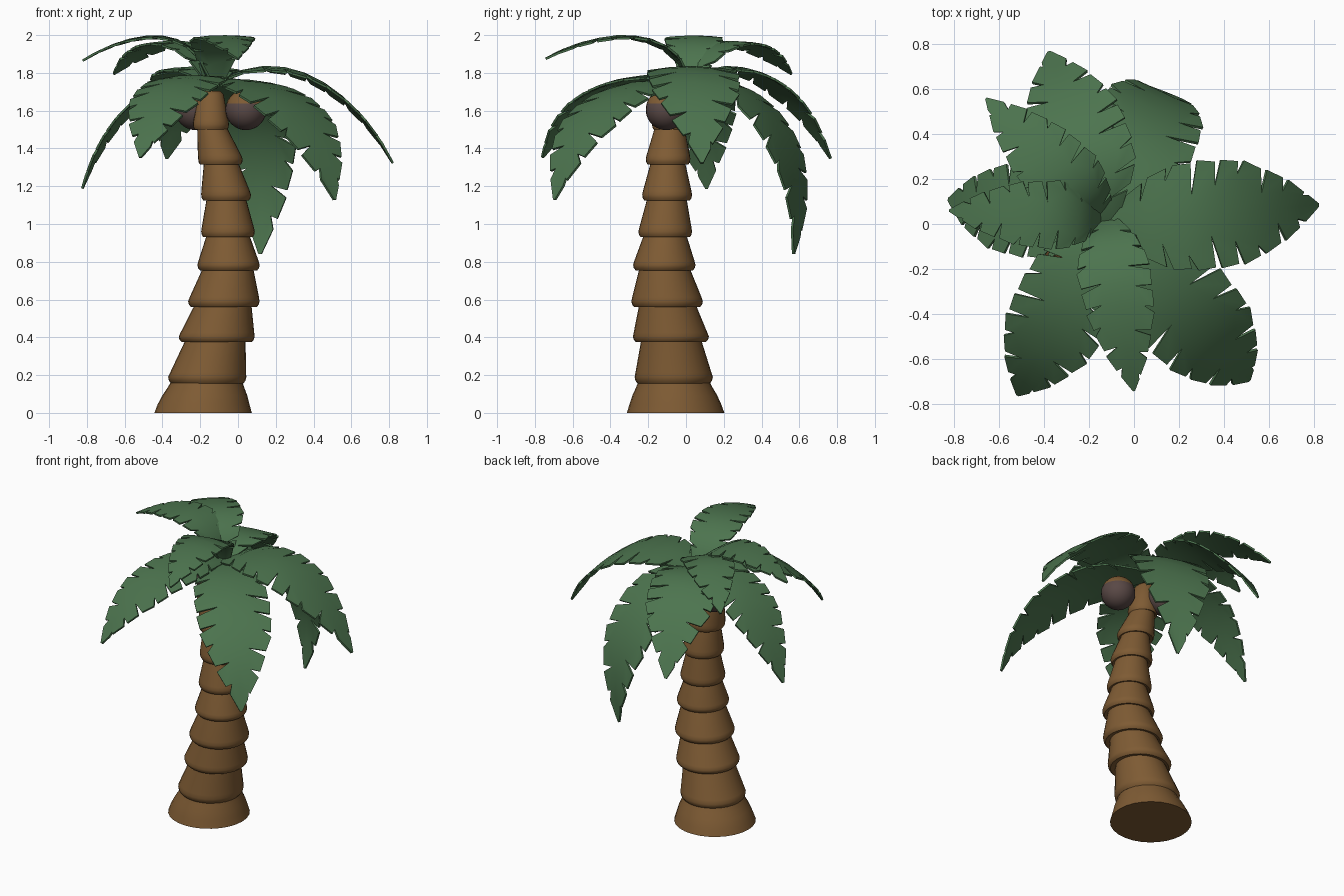
import bpy, bmesh, math
from mathutils import Vector

if "Cube" in bpy.data.objects:
    bpy.data.objects.remove(bpy.data.objects["Cube"])


def material(name, rgb):
    m = bpy.data.materials.new(name)
    m.diffuse_color = (*rgb, 1)
    m.use_nodes = True
    m.node_tree.nodes["Principled BSDF"].inputs["Base Color"].default_value = m.diffuse_color
    return m


GREEN = material("leaf green", (0.073, 0.175, 0.077))
BARK = material("bark brown", (0.21, 0.105, 0.034))
SHELL = material("coconut brown", (0.1, 0.065, 0.06))


def finish(bm, name, mats, angle=35):
    bmesh.ops.recalc_face_normals(bm, faces=bm.faces)
    me = bpy.data.meshes.new(name)
    bm.to_mesh(me)
    bm.free()
    ob = bpy.data.objects.new(name, me)
    bpy.context.collection.objects.link(ob)
    for m in mats:
        me.materials.append(m)
    bpy.ops.object.select_all(action='DESELECT')
    ob.select_set(True)
    bpy.context.view_layer.objects.active = ob
    bpy.ops.object.shade_smooth_by_angle(angle=math.radians(angle))
    return ob


def interp(table, t):
    for (a, va), (b, vb) in zip(table, table[1:]):
        if t <= b:
            return va + (vb - va) * (t - a) / (b - a)
    return table[-1][1]


# Leaning trunk: stacked flared rings (bottom z, centre x, centre y, rim radius, top radius)
SEGS = [
    (0.0, -0.185, -0.055, 0.258, 0.19),
    (0.155, -0.163, -0.065, 0.207, 0.16),
    (0.375, -0.113, -0.08, 0.201, 0.152),
    (0.56, -0.075, -0.1, 0.189, 0.135),
    (0.755, -0.05, -0.115, 0.165, 0.115),
    (0.93, -0.053, -0.11, 0.142, 0.105),
    (1.125, -0.063, -0.1, 0.132, 0.092),
    (1.315, -0.093, -0.095, 0.118, 0.08),
    (1.5, -0.143, -0.085, 0.095, 0.066),
    (1.68, -0.142, -0.06, 0.05, 0.0),
]


def build_trunk():
    bm = bmesh.new()
    rows = []
    n = 28
    for i, (s, e) in enumerate(zip(SEGS, SEGS[1:])):
        z0, x0, y0, r, rt = s
        h = e[0] - z0
        if i == 0:
            prof = [(0, r), (0.3, r * 0.94), (0.6, r * 0.87), (0.85, r * 0.79), (1.05, rt)]
        else:
            prof = [(0.02, r * 0.8), (0, r * 0.92), (0.07, r * 0.98), (0.16, r),
                    (0.27, r * 0.97), (1.03, rt)]
        for f, rad in prof:
            g = max(0, f - 0.17)
            cx, cy = x0 + (e[1] - x0) * g, y0 + (e[2] - y0) * g
            rows.append([bm.verts.new((cx + rad * math.cos(2 * math.pi * k / n),
                                       cy + rad * math.sin(2 * math.pi * k / n),
                                       z0 + f * h)) for k in range(n)])
    # rounded tip
    rows.append([bm.verts.new((-0.14 + (v.co.x + 0.14) * 0.7, -0.06 + (v.co.y + 0.06) * 0.7,
                               1.705)) for v in rows[-1]])
    for a, b in zip(rows, rows[1:]):
        for k in range(n):
            bm.faces.new((a[k], a[(k + 1) % n], b[(k + 1) % n], b[k]))
    bm.faces.new(rows[-1])
    bm.faces.new(rows[0][::-1])
    finish(bm, "trunk", [BARK], 50)


build_trunk()


# Coconuts with a lighter cap
def coconut(name, loc, r=0.108):
    bm = bmesh.new()
    bmesh.ops.create_uvsphere(bm, u_segments=24, v_segments=20, radius=r)
    for f in bm.faces:
        f.material_index = 1 if f.calc_center_median().z > 0.305 * r else 0
    bmesh.ops.translate(bm, vec=loc, verts=bm.verts)
    finish(bm, name, [SHELL, BARK])


coconut("coconut_right", (0.042, -0.105, 1.605))
coconut("coconut_left", (-0.225, 0.025, 1.605))

# Palm fronds: arched midrib with raked, notched leaflets on both sides
LOWER_W = [(0, 0.2), (0.12, 0.55), (0.28, 0.95), (0.45, 1.03), (0.65, 0.97), (0.85, 0.55), (1, 0.03)]
UPPER_W = [(0, 0.25), (0.2, 0.7), (0.4, 1.05), (0.65, 0.95), (0.85, 0.55), (1, 0.03)]


def frond(name, root, tip, p1, p2, width, table, teeth=9):
    root, tip = Vector(root), Vector(tip)
    flat = Vector((tip.x - root.x, tip.y - root.y, 0))
    base = Vector((root.x, root.y, 0))
    c = [root,
         base + flat * p1[0] + Vector((0, 0, p1[1])),
         base + flat * p2[0] + Vector((0, 0, p2[1])),
         tip]
    side = Vector((-flat.y, flat.x, 0)).normalized()

    def at(t, w):
        t = min(t, 1)
        u = 1 - t
        p = c[0] * u**3 + c[1] * 3 * u * u * t + c[2] * 3 * u * t * t + c[3] * t**3
        return p + side * w - Vector((0, 0, 0.45 * w * w))

    bm = bmesh.new()
    ts = [(i / teeth) ** 0.85 for i in range(teeth + 1)]
    mid = [bm.verts.new(at(t, 0)) for t in ts]
    for s in (-1, 1):
        tt = [t + 0.018 * s if 0 < i < teeth else t for i, t in enumerate(ts)]
        notch = [bm.verts.new(at(t, s * width * interp(table, t) *
                                 (0.72, 0.38, 0.52)[(i + (s > 0)) % 3]))
                 for i, t in enumerate(tt)]
        for i in range(teeth):
            d = tt[i + 1] - tt[i]
            ta, tb = tt[i] + 0.36 * d, tt[i + 1] + 0.08 * d
            a = bm.verts.new(at(ta, s * width * interp(table, ta)))
            b = bm.verts.new(at(tb, s * width * interp(table, min(1, tb)) * 0.97))
            bm.faces.new((mid[i], mid[i + 1], notch[i + 1], notch[i]))
            bm.faces.new((notch[i], notch[i + 1], b, a))
    bmesh.ops.recalc_face_normals(bm, faces=bm.faces)
    bmesh.ops.solidify(bm, geom=bm.faces[:], thickness=0.012)
    finish(bm, name, [GREEN], 40)


LOW = (-0.12, 0.0, 1.75)
HIGH = (-0.13, 0.03, 1.72)
# tip, first and second arch handles (fraction of reach, height), half width
for name, tip, p1, p2, w in [
    ("frond_right", (0.825, 0.085, 1.325), (0.3, 1.935), (0.7, 1.845), 0.24),
    ("frond_front_right", (0.515, -0.7, 1.13), (0.35, 1.825), (0.85, 1.66), 0.235),
    ("frond_front_left", (-0.52, -0.765, 1.355), (0.3, 1.86), (0.75, 1.75), 0.22),
    ("frond_back_right", (0.12, 0.575, 0.84), (0.5, 1.87), (1.2, 1.47), 0.235),
    ("frond_back_left", (-0.38, 0.77, 1.35), (0.3, 1.94), (0.7, 1.83), 0.225),
    ("frond_left", (-0.83, 0.11, 1.19), (0.35, 1.86), (0.77, 1.66), 0.2),
]:
    frond(name, LOW, tip, p1, p2, w, LOWER_W)
for name, tip, p1, p2, w in [
    ("top_frond_front", (0.0, -0.745, 1.88), (0.1, 2.085), (0.6, 2.045), 0.16),
    ("top_frond_left", (-0.825, 0.06, 1.87), (0.1, 2.085), (0.6, 2.045), 0.15),
    ("top_frond_back_left", (-0.66, 0.56, 1.8), (0.1, 2.06), (0.6, 2.02), 0.16),
]:
    frond(name, HIGH, tip, p1, p2, w, UPPER_W)
